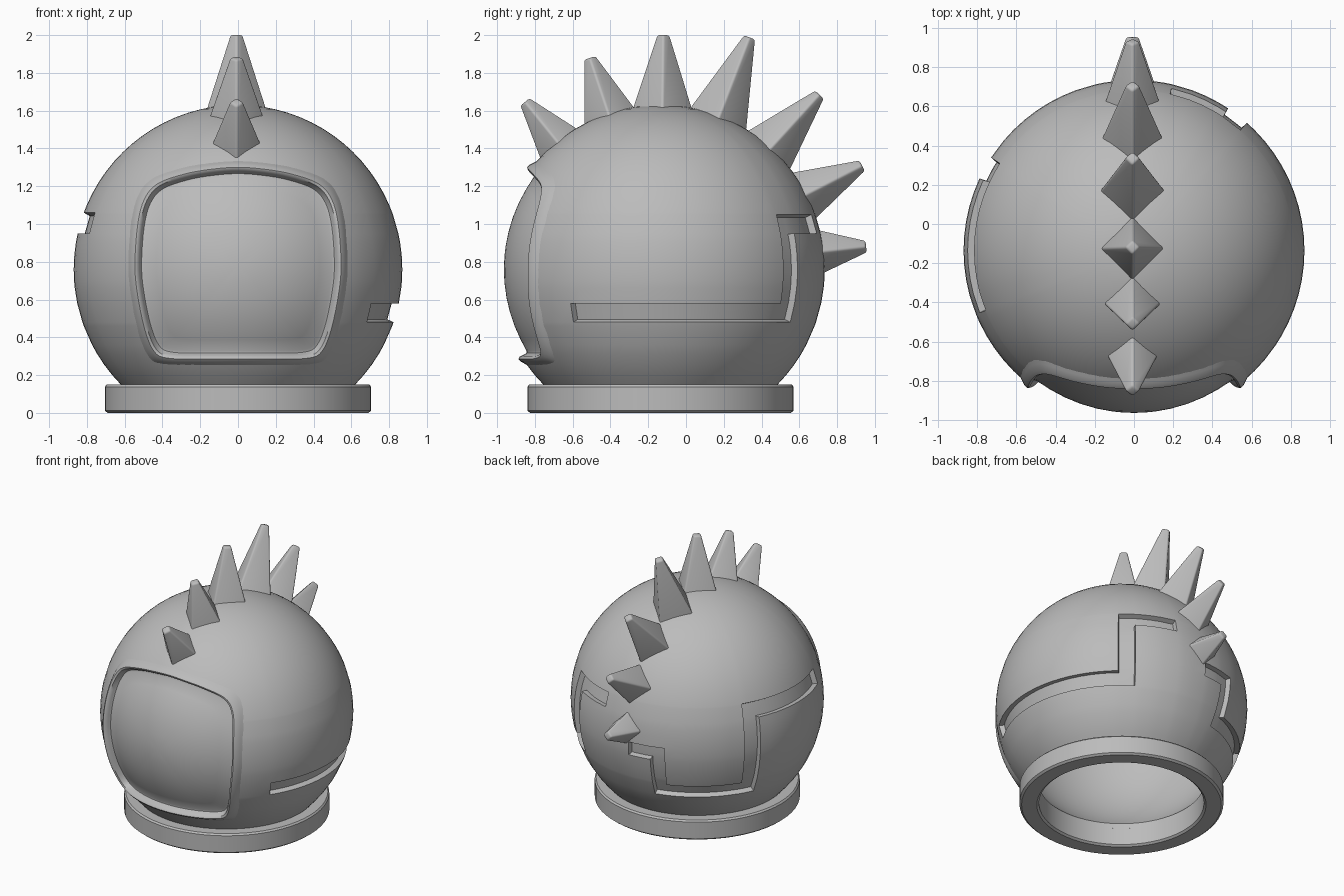
import bpy, bmesh, math
from mathutils import Vector, Matrix

if "Cube" in bpy.data.objects:
    bpy.data.objects.remove(bpy.data.objects["Cube"])

CENTRE = Vector((0, -0.135, 0.76))   # middle of the round shell
R = 0.87                             # outer shell radius
R_IN = 0.815                         # inner shell radius

grey = bpy.data.materials.new("plain grey")
grey.diffuse_color = (0.5, 0.5, 0.5, 1)
grey.use_nodes = True
grey.node_tree.nodes["Principled BSDF"].inputs["Base Color"].default_value = grey.diffuse_color


def finish(name, bm):
    """Turn a bmesh into a named object with the grey material."""
    bmesh.ops.recalc_face_normals(bm, faces=bm.faces)
    me = bpy.data.meshes.new(name)
    bm.to_mesh(me)
    bm.free()
    me.materials.append(grey)
    ob = bpy.data.objects.new(name, me)
    bpy.context.collection.objects.link(ob)
    return ob


def activate(ob):
    bpy.ops.object.select_all(action='DESELECT')
    ob.select_set(True)
    bpy.context.view_layer.objects.active = ob


def smooth(ob, angle=30):
    activate(ob)
    bpy.ops.object.shade_smooth_by_angle(angle=math.radians(angle))


def bridge(bm, a, b):
    """Quads between two closed rings of equal length."""
    n = len(a)
    return [bm.faces.new((a[i], a[(i + 1) % n], b[(i + 1) % n], b[i])) for i in range(n)]


def steps(start, end, step, breaks):
    """Even steps that give way to the exact break values."""
    vals = sorted(set(breaks))
    v = start
    while v < end - 1e-6:
        if all(abs(v - b) > step * 0.45 for b in breaks):
            vals.append(v)
        v += step
    return sorted(vals)


# ---- Shell: double-walled globe whose grid lines follow the grooves ----
# groove bands: azimuth from, to (degrees from +x), height from, to
BANDS = [
    (-34, 56.5, 0.48, 0.58), (48.5, 56.5, 0.48, 1.05), (48.5, 77, 0.95, 1.05),
    (147, 202, 0.95, 1.06), (147, 155, 0.36, 1.06), (103, 155, 0.36, 0.46),
    (103, 110, 0.36, 0.76), (92, 110, 0.66, 0.76),
]


def lat_of(z):
    return math.degrees(math.asin((z - CENTRE.z) / R))


azimuths = steps(-90, 270, 5, [a for b in BANDS for a in b[:2]])
lats = steps(-44.5, 86, 4.5, [lat_of(z) for b in BANDS for z in b[2:]])

bm = bmesh.new()


def ring(radius, z):
    return [bm.verts.new((radius * math.cos(math.radians(a)),
                          CENTRE.y + radius * math.sin(math.radians(a)), z)) for a in azimuths]


def globe_ring(r, lat):
    t = math.radians(lat)
    return ring(r * math.cos(t), CENTRE.z + r * math.sin(t))


def cap(last, r):
    top = bm.verts.new(CENTRE + Vector((0, 0, r)))
    for i in range(len(last)):
        bm.faces.new((last[i], last[(i + 1) % len(last)], top))


outer = [globe_ring(R, t) for t in lats]
inner = [globe_ring(R_IN, -45.5 + i * 4.5) for i in range(30)]
low_out, low_in = ring(0.62, 0.10), ring(0.571, 0.10)
walls = [low_out] + outer
for a, b in zip(walls, walls[1:]):
    bridge(bm, a, b)
for a, b in zip([low_in] + inner, inner):
    bridge(bm, a, b)
bridge(bm, low_out, low_in)
cap(outer[-1], R)
cap(inner[-1], R_IN)
bmesh.ops.recalc_face_normals(bm, faces=bm.faces)

# Grooves: sink the grid faces lying inside a band
groove = []
for f in bm.faces:
    p = f.calc_center_median() - CENTRE
    if p.length < 0.84:
        continue
    az = (math.degrees(math.atan2(p.y, p.x)) + 90) % 360 - 90
    lat = math.degrees(math.atan2(p.z, math.hypot(p.x, p.y)))
    if any(a < az < b and lat_of(c) < lat < lat_of(d) for a, b, c, d in BANDS):
        groove.append(f)
bmesh.ops.inset_region(bm, faces=groove, thickness=0.006, depth=-0.036,
                       use_even_offset=True, use_boundary=True)
shell = finish("helmet_shell", bm)

# ---- Visor: rounded outline wrapped on the globe in concentric rings ----
HALF = [(0, .29), (.2, .29), (.37, .295), (.44, .33), (.49, .45), (.53, .65), (.54, .8),
        (.525, 1.0), (.49, 1.13), (.42, 1.21), (.28, 1.26), (.14, 1.285), (0, 1.295)]
loop = HALF + [(-x, z) for x, z in HALF[-2:0:-1]]


def rounded(pts, n=4):
    """Closed Catmull-Rom curve through the points."""
    out = []
    for i in range(len(pts)):
        p0, p1, p2, p3 = (Vector(pts[(i + k) % len(pts)]) for k in (-1, 0, 1, 2))
        for k in range(n):
            t = k / n
            out.append(0.5 * (2 * p1 + (p2 - p0) * t + (2 * p0 - 5 * p1 + 4 * p2 - p3) * t * t
                              + (3 * p1 - p0 - 3 * p2 + p3) * t ** 3))
    return out


outline = rounded(loop)


def wrap(bm, x, z, r):
    z -= CENTRE.z
    return bm.verts.new(CENTRE + Vector((x, -math.sqrt(r * r - x * x - z * z), z)))


def wrapped_rings(bm, profile, r_mid):
    """Rings at (scale, radius), closed to a point in the middle."""
    rings = [[wrap(bm, p.x * s, 0.78 + (p.y - 0.78) * s, r) for p in outline] for s, r in profile]
    for a, b in zip(rings, rings[1:]):
        bridge(bm, a, b)
    mid = wrap(bm, 0, 0.78, r_mid)
    last = rings[-1]
    for i in range(len(last)):
        bm.faces.new((last[i], last[(i + 1) % len(last)], mid))
    return rings


# opening cut into the outer wall
bm = bmesh.new()
rings = wrapped_rings(bm, [(1.01, 1.1), (1.01, 0.822), (.8, .822), (.6, .822), (.4, .822), (.2, .822)], .822)
bm.faces.new(rings[0])
cutter = finish("visor_cutter", bm)
cutter.hide_render = True
mod = shell.modifiers.new("visor_opening", 'BOOLEAN')
mod.operation, mod.solver, mod.object = 'DIFFERENCE', 'EXACT', cutter
activate(shell)
bpy.ops.object.modifier_apply(modifier=mod.name)
bpy.data.objects.remove(cutter)
smooth(shell)

# raised soft lip running down to the sunken pane
bm = bmesh.new()
wrapped_rings(bm, [(1.09, .862), (1.06, .876), (1.035, .887), (1.01, .889), (.985, .878), (.965, .855),
                   (.945, .836), (.92, .830), (.8, .829), (.65, .829), (.5, .829), (.35, .829),
                   (.2, .829), (.1, .829)], .829)
visor = finish("visor", bm)
# open sheet: make sure it faces forwards
if sum(p.normal.y * p.area for p in visor.data.polygons) > 0:
    visor.data.flip_normals()
smooth(visor, 50)

# ---- Neck collar: bevelled ring ----
bm = bmesh.new()
PROFILE = [(.57, .012), (.585, 0), (.69, 0), (.705, .012), (.705, .138), (.695, .15), (.585, .15), (.57, .14)]
rings = []
for r, z in PROFILE:
    rings.append([bm.verts.new((r * math.cos(k * math.tau / 64), CENTRE.y + r * math.sin(k * math.tau / 64), z))
                  for k in range(64)])
for i in range(len(rings)):
    bridge(bm, rings[i], rings[(i + 1) % len(rings)])
smooth(finish("neck_collar", bm))

# ---- Crest: blunt four-sided spikes along the middle ----
# tilt towards the back (degrees from up), tip distance, base half diagonal
SPIKES = [(-39, 1.14, .125), (-18.5, 1.18, .138), (0.7, 1.24, .152), (21, 1.315, .155),
          (42.3, 1.25, .148), (62.8, 1.20, .135), (83.7, 1.095, .115)]
BASE = 0.84
for i, (tilt, tip, half) in enumerate(SPIKES):
    bm = bmesh.new()
    # diamond rings: corners face front, back and sides
    low, high = ([bm.verts.new((r * math.cos(k * math.pi / 2), r * math.sin(k * math.pi / 2), z))
                  for k in range(4)] for r, z in ((half * 1.08, BASE), (0.036, tip)))
    bridge(bm, low, high)
    bm.faces.new(low)
    bm.faces.new(high)
    bmesh.ops.recalc_face_normals(bm, faces=bm.faces)
    edges = [e for e in bm.edges if max(v.co.z for v in e.verts) > BASE + 0.01]
    bmesh.ops.bevel(bm, geom=edges, offset=0.012, segments=3, profile=0.5, affect='EDGES')
    bmesh.ops.transform(bm, verts=bm.verts, matrix=Matrix.Translation(CENTRE + Vector((-0.008, 0, 0)))
                        @ Matrix.Rotation(math.radians(-tilt), 4, 'X'))
    smooth(finish(f"crest_spike_{i + 1}", bm))
